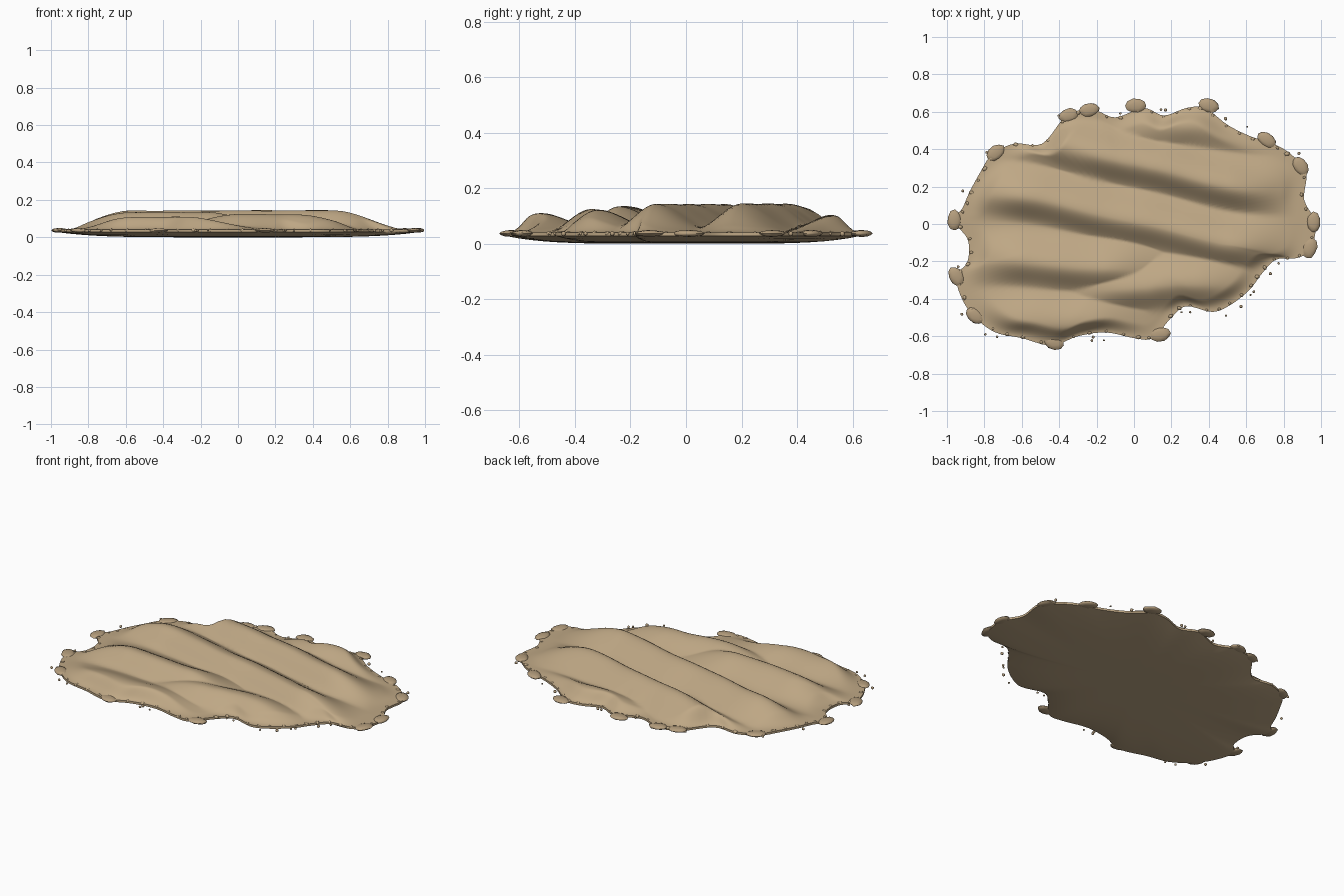
import bpy
import bmesh
import math
import random
from mathutils import Vector, Matrix

random.seed(4)
if "Cube" in bpy.data.objects:
    bpy.data.objects.remove(bpy.data.objects["Cube"], do_unlink=True)


def make_material(name, colour):
    material = bpy.data.materials.new(name)
    material.use_nodes = True
    material.diffuse_color = colour
    for node in material.node_tree.nodes:
        if node.type == "BSDF_PRINCIPLED":
            node.inputs["Base Color"].default_value = colour
            node.inputs["Roughness"].default_value = 0.9
    return material


sand = make_material("sand", (0.52, 0.39, 0.235, 1))
clod_sand = make_material("clod sand", (0.46, 0.34, 0.205, 1))


def smooth(value):
    value = max(0.0, min(1.0, value))
    return value * value * (3 - 2 * value)


def finish(bm, name, material, angle):
    bmesh.ops.recalc_face_normals(bm, faces=bm.faces)
    mesh = bpy.data.meshes.new(name)
    bm.to_mesh(mesh)
    bm.free()
    mesh.materials.append(material)
    obj = bpy.data.objects.new(name, mesh)
    bpy.context.collection.objects.link(obj)
    bpy.ops.object.select_all(action="DESELECT")
    obj.select_set(True)
    bpy.context.view_layer.objects.active = obj
    bpy.ops.object.shade_smooth_by_angle(angle=math.radians(angle))
    return obj


def spline(points, steps):
    """Closed smooth curve through the points."""
    result = []
    count = len(points)
    for i in range(count):
        a, b, c, d = (Vector(points[(i + k) % count]) for k in (-1, 0, 1, 2))
        for s in range(steps):
            t = s / steps
            result.append(b + (c - a) * (t / 2)
                          + (a * 2 - b * 5 + c * 4 - d) * (t * t / 2)
                          + (b * 3 - a - c * 3 + d) * (t ** 3 / 2))
    return result


# Ragged outline of the sand patch, anticlockwise
outline = spline([
    (.97, .01), (.91, .13), (.92, .28), (.83, .38), (.74, .43), (.62, .47),
    (.5, .53), (.38, .62), (.28, .62), (.16, .58), (.05, .62), (-.1, .57),
    (-.22, .61), (-.36, .58), (-.49, .43), (-.64, .43), (-.76, .37),
    (-.82, .28), (-.88, .17), (-.92, .08), (-.97, .02), (-.89, -.08),
    (-.89, -.2), (-.95, -.28), (-.92, -.4), (-.85, -.5), (-.74, -.58),
    (-.6, -.61), (-.44, -.65), (-.3, -.6), (-.15, -.58), (0, -.61),
    (.1, -.61), (.2, -.5), (.28, -.44), (.42, -.47), (.52, -.43),
    (.62, -.35), (.68, -.27), (.76, -.19), (.88, -.18), (.95, -.12)], 5)

# Dune crests: start x, end x, middle y, drop along x, height
dunes = [
    (-.8, .92, .32, .16, .095),
    (-1.0, .92, .01, .16, .095),
    (-1.0, .25, -.25, .05, .085),
    (-.4, .75, -.34, -.02, .075),
    (-1.0, .15, -.53, .0, .068),
    (-.2, .85, .54, .04, .06),
]


def dune_height(x, y):
    height = 0.0
    for start, end, middle, drop, tall in dunes:
        crest = middle - drop * math.sin(max(-1.5, min(1.5, x * 1.6)))
        crest += 0.007 * math.sin(x * 9 + middle * 20)
        offset = y - crest
        # Both flanks are steep, the rear one a little longer
        rise = smooth(1 - abs(offset) / (0.15 if offset < 0 else 0.21))
        taper = smooth((x - start) / 0.42) * smooth((end - x) / 0.42)
        height = max(height, tall * rise * taper)
    return height


def top_height(x, y, t):
    inside = smooth((1 - t) / 0.14)
    swell = 0.014 * smooth((1 - t) / 0.4)
    ripple = 0.002 * math.sin(x * 14 + y * 9) * math.sin(y * 17 - x * 5)
    return 0.041 + inside * (dune_height(x, y) * 0.93 + swell + ripple)


def under_height(x, y, t):
    return 0.028 * t ** 5


# Sand bed: rippled top and shallow dished underside
def add_surface(bm, rings, height):
    centre = bm.verts.new((0, 0, height(0, 0, 0)))
    loops = []
    for ring in range(1, rings + 1):
        t = ring / rings
        loops.append([bm.verts.new((p.x * t, p.y * t, height(p.x * t, p.y * t, t)))
                      for p in outline])
    count = len(outline)
    for i in range(count):
        j = (i + 1) % count
        bm.faces.new((centre, loops[0][i], loops[0][j]))
        for inner, outer in zip(loops, loops[1:]):
            bm.faces.new((inner[i], outer[i], outer[j], inner[j]))
    return loops[-1]


bm = bmesh.new()
upper = add_surface(bm, 70, top_height)
lower = add_surface(bm, 14, under_height)
for i in range(len(upper)):
    j = (i + 1) % len(upper)
    bm.faces.new((upper[i], lower[i], lower[j], upper[j]))
finish(bm, "sand_bed", sand, 60)


def add_lump(bm, location, size, heading, detail, jitter):
    matrix = (Matrix.Translation(location) @ Matrix.Rotation(heading, 4, "Z")
              @ Matrix.Diagonal((*size, 1)))
    made = bmesh.ops.create_icosphere(bm, subdivisions=detail, radius=1)["verts"]
    for v in made:
        v.co = matrix @ (v.co * random.uniform(1 - jitter, 1))


# Flattened clods half buried in the edge
bm = bmesh.new()
for x, y in [(-.74, .38), (-.35, .58), (-.24, .61), (.01, .632), (.4, .632),
             (.71, .45), (.89, .31), (.96, .01), (.94, -.13), (.14, -.59),
             (-.43, -.632), (-.85, -.49), (-.95, -.28), (-.96, .02)]:
    heading = math.atan2(y * 2.2, x)
    add_lump(bm, (x, y, .037), (.04, .06, .013), heading, 2, .12)
finish(bm, "edge_clods", clod_sand, 50)

# Small crumbs pressed into the rim
bm = bmesh.new()
for p in outline[::3]:
    r = random.uniform(.008, .016)
    add_lump(bm, (p.x * .985, p.y * .985, .037), (r, r * 1.3, .01),
             random.uniform(0, 6), 1, .15)
finish(bm, "rim_crumbs", sand, 60)

# Loose grains scattered just outside the rim
bm = bmesh.new()
for i in range(34):
    p = random.choice(outline)
    if abs(p.x) < .9 and abs(p.y) < .6:
        out = p + p.normalized() * random.uniform(.015, .045)
        r = random.uniform(.006, .011)
        add_lump(bm, (out.x, out.y, .036), (r, r, r), 0, 1, .1)
finish(bm, "loose_grains", clod_sand, 60)
